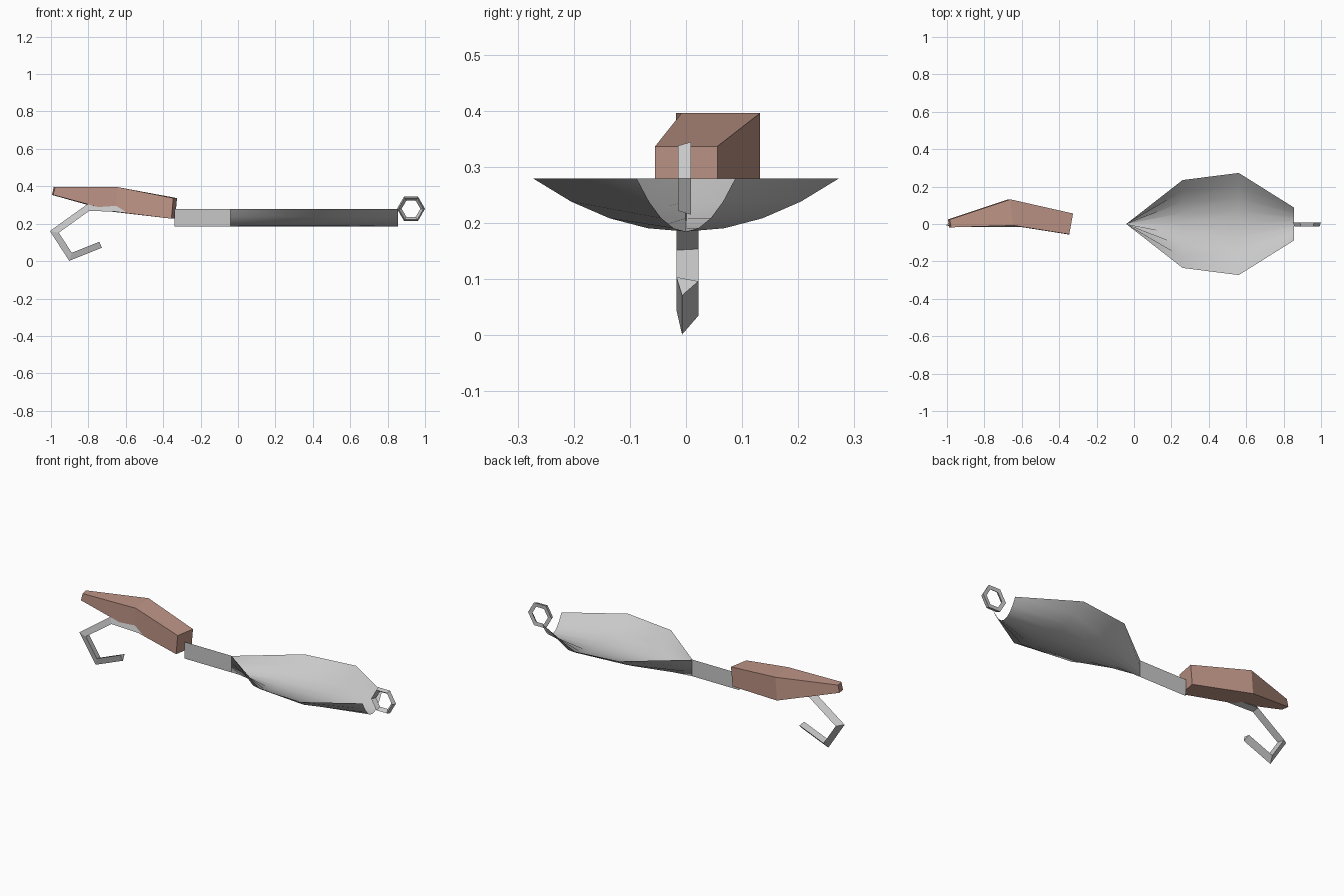
import bpy, math
from mathutils import Vector

if "Cube" in bpy.data.objects:
    bpy.data.objects.remove(bpy.data.objects["Cube"])


def material(name, rgb):
    m = bpy.data.materials.new(name)
    m.diffuse_color = (*rgb, 1)
    m.use_nodes = True
    m.node_tree.nodes["Principled BSDF"].inputs["Base Color"].default_value = m.diffuse_color
    return m


STEEL = material("steel_grey", (0.58, 0.58, 0.58))
TAN = material("dusty_tan", (0.52, 0.30, 0.24))


def loft(name, rings, mat, closed_section=True, closed_path=False, caps=True, smooth=False):
    """Skin a list of equally sized rings of points."""
    n = len(rings[0])
    verts = [p for r in rings for p in r]
    faces = []
    for i in range(len(rings) if closed_path else len(rings) - 1):
        j = (i + 1) % len(rings)
        for k in range(n if closed_section else n - 1):
            l = (k + 1) % n
            faces.append((i * n + k, j * n + k, j * n + l, i * n + l))
    if caps:
        faces += [tuple(reversed(range(n))), tuple(range(len(verts) - n, len(verts)))]
        faces = [f[::-1] for f in faces]
    mesh = bpy.data.meshes.new(name)
    mesh.from_pydata(verts, [], faces)
    mesh.materials.append(mat)
    ob = bpy.data.objects.new(name, mesh)
    bpy.context.collection.objects.link(ob)
    bpy.context.view_layer.objects.active = ob
    ob.select_set(True)
    # consistent outward normals on closed solids
    if caps or closed_path:
        bpy.ops.object.mode_set(mode='EDIT')
        bpy.ops.mesh.select_all(action='SELECT')
        bpy.ops.mesh.normals_make_consistent(inside=False)
        bpy.ops.object.mode_set(mode='OBJECT')
    if smooth:
        bpy.ops.object.shade_smooth_by_angle(angle=math.radians(40))
    ob.select_set(False)
    return ob


# Spoon blade: open parabolic trough, pinched to a thin upright fin at its left
stations = [(-0.34, 0.001), (-0.04, 0.001), (0.26, 0.235), (0.56, 0.273), (0.855, 0.088)]
TS = [k / 4 for k in range(-4, 5)]
loft("spoon_blade", [[(x, t * w, 0.28 - 0.095 * (1 - t * t)) for t in TS] for x, w in stations],
     STEEL, closed_section=False, caps=False, smooth=True)

# Body: bent tapering block (front y, back y, bottom z, top z, front x, back x)
sections = [(-0.018, 0.024, 0.354, 0.396, -0.978, -0.985),
            (-0.008, 0.132, 0.264, 0.396, -0.645, -0.662),
            (-0.055, 0.056, 0.227, 0.337, -0.346, -0.326)]
loft("lure_body", [[(xf - 0.01, yf, zb), (xb - 0.01, yb, zb), (xb, yb, zt), (xf, yf, zt)]
                   for yf, yb, zb, zt, xf, xb in sections], TAN)

# Hook: triangular wire along a bent path; profile is (y, offset towards inside of bend)
path = [Vector(p) for p in [(-0.56, 0.277), (-0.80, 0.285), (-0.98, 0.156), (-0.895, 0.025), (-0.735, 0.089)]]
profile = [(-0.017, 0.016), (0.022, 0.008), (-0.007, -0.019)]
rings = []
for i, p in enumerate(path):
    a = (p - path[max(i - 1, 0)]).normalized()
    b = (path[min(i + 1, len(path) - 1)] - p).normalized()
    t = (a + b).normalized()
    inner = Vector((-t.y, t.x))
    stretch = 1 / max(t.dot(b if b.length else a), 0.5)
    rings.append([(p.x + inner.x * o * stretch, y, p.y + inner.y * o * stretch) for y, o in profile])
loft("hook", rings, STEEL)

# Tie ring: hexagon of triangular wire
loft("tie_ring", [[(0.925 + r * math.cos(a), y, 0.28 + r * math.sin(a))
                   for y, r in ((0.009, 0.075), (-0.014, 0.067), (0.007, 0.050))]
                  for a in [math.radians(60 * k) for k in range(6)]],
     STEEL, closed_path=True, caps=False)
